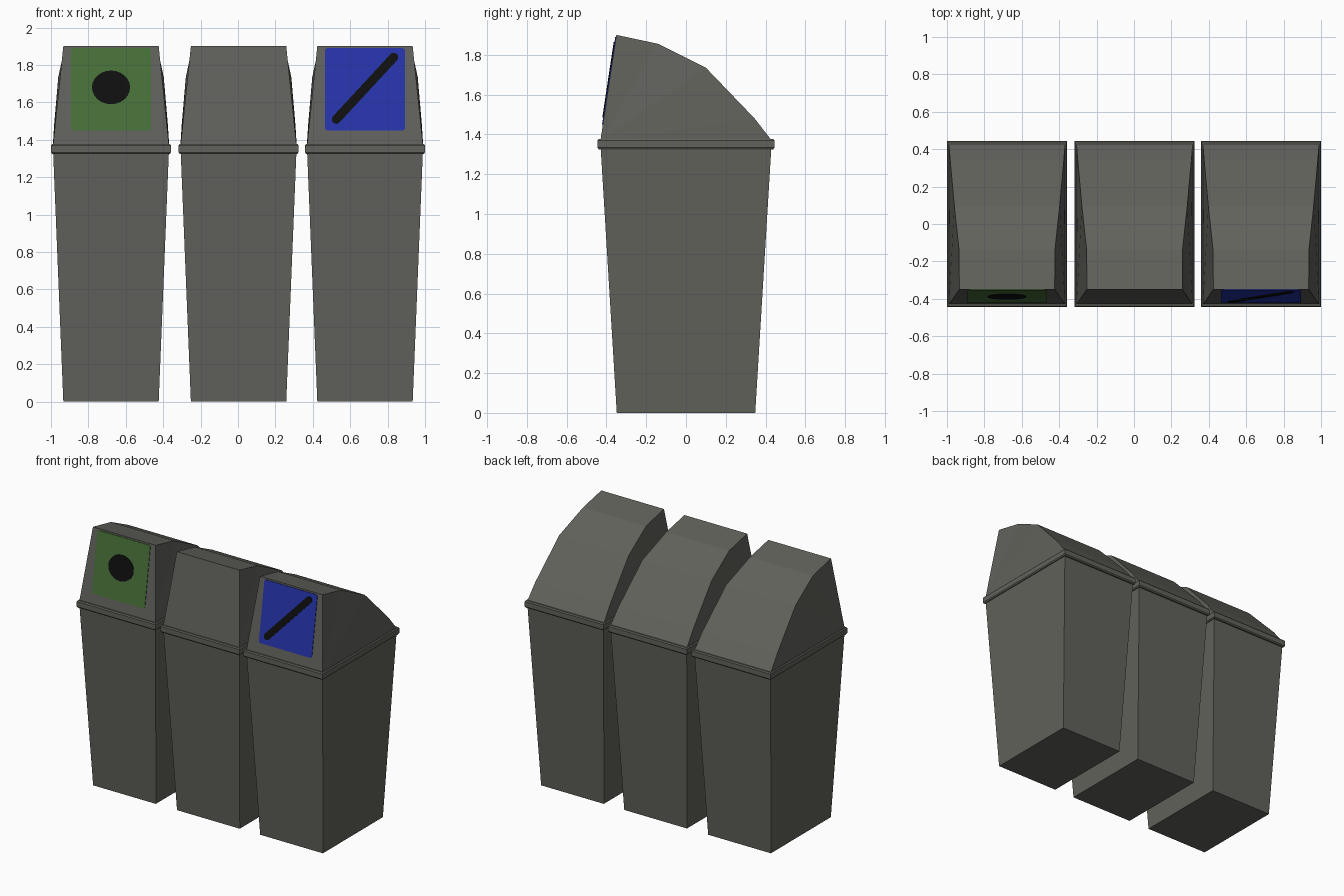
import bpy, bmesh, math

if "Cube" in bpy.data.objects:
    bpy.data.objects.remove(bpy.data.objects["Cube"])


def material(name, rgb):
    m = bpy.data.materials.new(name)
    m.diffuse_color = (*rgb, 1)
    m.use_nodes = True
    m.node_tree.nodes["Principled BSDF"].inputs["Base Color"].default_value = m.diffuse_color
    return m


GREY = material("warm_grey", (0.120, 0.120, 0.106))
GREEN = material("green", (0.064, 0.165, 0.040))
BLUE = material("blue", (0.019, 0.034, 0.410))
BLACK = material("black", (0.005, 0.005, 0.005))


def make(name, verts, faces, mat, x=0):
    mesh = bpy.data.meshes.new(name)
    mesh.from_pydata(verts, [], faces)
    bm = bmesh.new()
    bm.from_mesh(mesh)
    bmesh.ops.recalc_face_normals(bm, faces=bm.faces)
    bm.to_mesh(mesh)
    bm.free()
    mesh.materials.append(mat)
    ob = bpy.data.objects.new(name, mesh)
    ob.location.x = x
    bpy.context.collection.objects.link(ob)
    return ob


def loft(name, rings, mat, x, floor=False, closed=False):
    """Stack of rectangular rings (half x, half y, z)."""
    verts = [(sx * a, sy * b, z) for a, b, z in rings
             for sx, sy in ((-1, -1), (1, -1), (1, 1), (-1, 1))]
    n = len(rings)
    faces = [(4 * r + i, 4 * r + (i + 1) % 4,
              4 * ((r + 1) % n) + (i + 1) % 4, 4 * ((r + 1) % n) + i)
             for r in range(n if closed else n - 1) for i in range(4)]
    if floor:
        faces.append((3, 2, 1, 0))
    return make(name, verts, faces, mat, x)


def lid(name, x):
    """Hood: side profile (half x, y, z) mirrored, starting at the front bottom."""
    prof = [(0.310, -0.43, 1.37), (0.255, -0.35, 1.90), (0.256, -0.14, 1.855),
            (0.282, 0.10, 1.735), (0.304, 0.345, 1.48), (0.311, 0.43, 1.37)]
    n = len(prof)
    verts = [(s * a, y, z) for s in (-1, 1) for a, y, z in prof]
    faces = [(i, i + 1, n + i + 1, n + i) for i in range(n - 1)]
    for o in (0, n):
        faces += [(o, o + i, o + i + 1) for i in range(1, n - 1)]
    return make(name, verts, faces, GREY, x)


def front_y(z):
    return -0.43 + (z - 1.37) * 0.08 / 0.53


def plate(name, outline, mat, x, depth):
    """Thin plate lying on the sloping lid front; outline in (x, z)."""
    n = len(outline)
    verts = [(px, front_y(z) - d, z) for d in (depth, 0) for px, z in outline]
    faces = [tuple(range(n)), tuple(range(2 * n - 1, n - 1, -1))]
    faces += [(i, n + i, n + (i + 1) % n, (i + 1) % n) for i in range(n)]
    return make(name, verts, faces, mat, x)


def rounded(w, h, r, cz, angle=0, steps=4):
    """Rounded rectangle outline with half sizes w, h, turned by angle."""
    pts = []
    for q, (sx, sz) in enumerate(((1, 1), (-1, 1), (-1, -1), (1, -1))):
        for k in range(steps + 1):
            t = math.pi / 2 * (q + k / steps)
            a = sx * (w - r) + r * math.cos(t)
            b = sz * (h - r) + r * math.sin(t)
            pts.append((a * math.cos(angle) - b * math.sin(angle),
                        cz + a * math.sin(angle) + b * math.cos(angle)))
    return pts


CENTRES = {"left": -0.679, "middle": 0.003, "right": 0.679}
for side, cx in CENTRES.items():
    # tapered body, chamfered rim band and hooded lid
    loft(side + "_bin_body", [(0.255, 0.348, 0), (0.310, 0.430, 1.35)], GREY, cx, floor=True)
    loft(side + "_bin_rim", [(0.308, 0.428, 1.325), (0.315, 0.439, 1.325), (0.321, 0.445, 1.333),
                             (0.321, 0.445, 1.370), (0.315, 0.439, 1.378), (0.308, 0.428, 1.378)],
         GREY, cx, closed=True)
    lid(side + "_bin_lid", cx)

# coloured panels
panel = rounded(0.215, 0.22, 0.015, 1.67)
plate("green_panel", panel, GREEN, CENTRES["left"], 0.004)
plate("blue_panel", panel, BLUE, CENTRES["right"], 0.004)

# round hole and diagonal slot
circle = [(0.102 * math.cos(t * math.tau / 24), 1.68 + 0.09 * math.sin(t * math.tau / 24))
          for t in range(24)]
plate("round_opening", circle, BLACK, CENTRES["left"], 0.008)
slot = rounded(0.25, 0.024, 0.0235, 1.675, math.atan2(0.335, 0.31))
plate("slot_opening", slot, BLACK, CENTRES["right"], 0.008)
